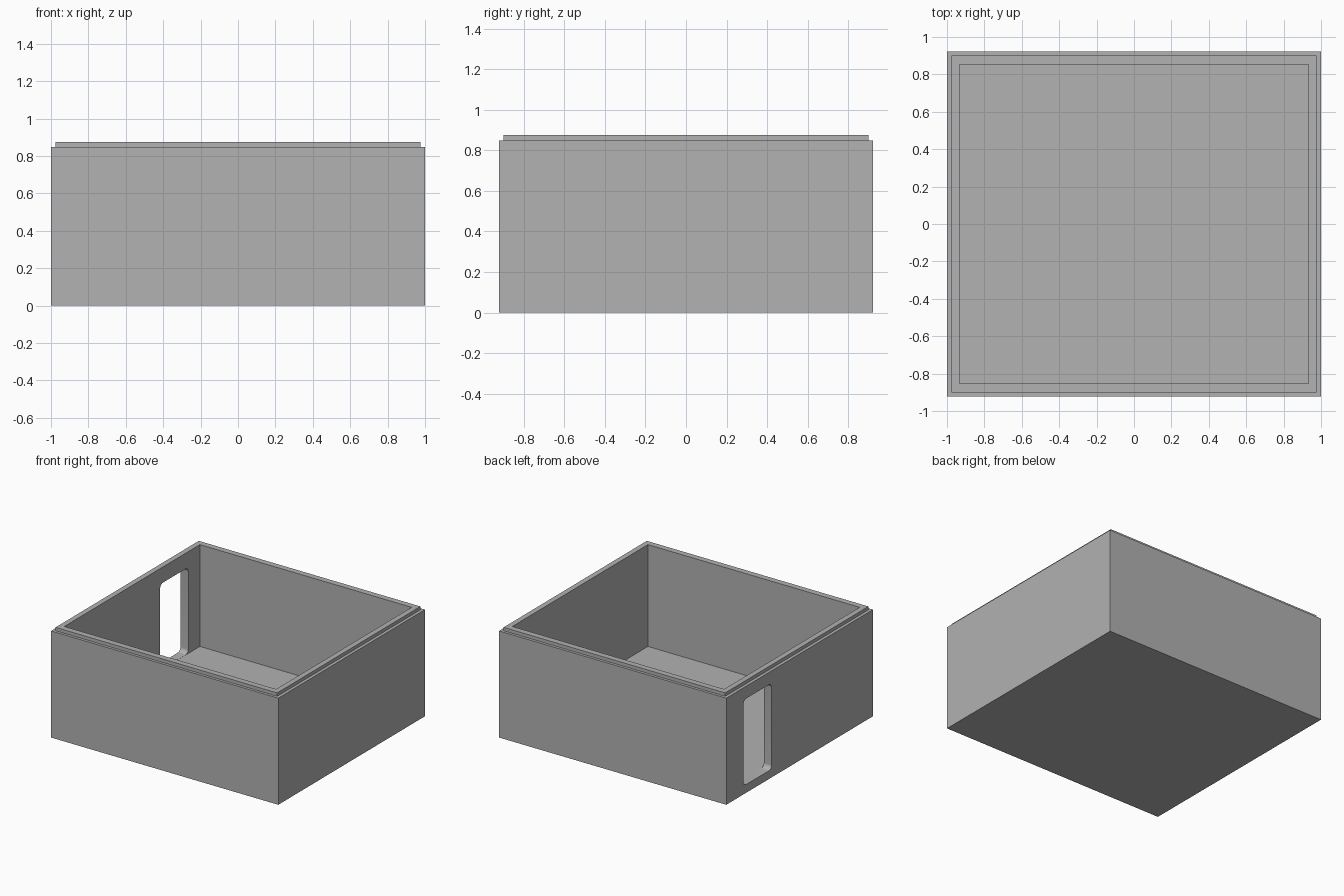
import bpy
import bmesh
from math import sin, cos, pi

cube = bpy.data.objects.get("Cube")
if cube:
    bpy.data.objects.remove(cube, do_unlink=True)

GREY = (0.445, 0.445, 0.445, 1)
mat = bpy.data.materials.new("plain grey")
mat.use_nodes = True
mat.diffuse_color = GREY
mat.node_tree.nodes["Principled BSDF"].inputs["Base Color"].default_value = GREY


def add_object(name, bm):
    bmesh.ops.recalc_face_normals(bm, faces=bm.faces)
    mesh = bpy.data.meshes.new(name)
    bm.to_mesh(mesh)
    bm.free()
    mesh.materials.append(mat)
    obj = bpy.data.objects.new(name, mesh)
    bpy.context.collection.objects.link(obj)
    return obj


# Open box: rectangular rings from the base, up over the stepped rim, down to the floor
FLOOR = 0.065
rings = [(1.0, 0.922, 0), (1.0, 0.922, 0.848), (0.975, 0.9, 0.848),
         (0.975, 0.9, 0.875), (0.932, 0.852, 0.875), (0.932, 0.852, FLOOR)]
bm = bmesh.new()
loops = [[bm.verts.new((sx * x, sy * y, z))
          for sx, sy in ((-1, -1), (1, -1), (1, 1), (-1, 1))] for x, y, z in rings]
for low, high in zip(loops, loops[1:]):
    for i in range(4):
        j = (i + 1) % 4
        bm.faces.new((low[i], low[j], high[j], high[i]))
bm.faces.new(loops[0])
bm.faces.new(loops[-1])
box = add_object("open_box", bm)

# Rounded doorway cutter through the -x wall
y0, y1, z0, z1, r = 0.353, 0.706, FLOOR + 0.001, 0.75, 0.035
corners = [(y1 - r, z1 - r), (y0 + r, z1 - r), (y0 + r, z0 + r), (y1 - r, z0 + r)]
bm = bmesh.new()
outline = []
for k, (cy, cz) in enumerate(corners):
    for step in range(9):
        a = (k + step / 8) * pi / 2
        outline.append(bm.verts.new((-1.1, cy + r * cos(a), cz + r * sin(a))))
face = bm.faces.new(outline)
extruded = bmesh.ops.extrude_face_region(bm, geom=[face])["geom"]
bmesh.ops.translate(bm, vec=(0.25, 0, 0),
                    verts=[v for v in extruded if isinstance(v, bmesh.types.BMVert)])
cutter = add_object("doorway_cutter", bm)
cutter.hide_render = True
cutter.hide_viewport = True

cut = box.modifiers.new("doorway", "BOOLEAN")
cut.operation = "DIFFERENCE"
cut.solver = "EXACT"
cut.object = cutter

# Smooth only the doorway's rounded corners
bpy.context.view_layer.objects.active = box
box.select_set(True)
bpy.ops.object.modifier_apply(modifier=cut.name)
bpy.ops.object.shade_smooth_by_angle(angle=pi / 6)
bpy.data.objects.remove(cutter, do_unlink=True)
